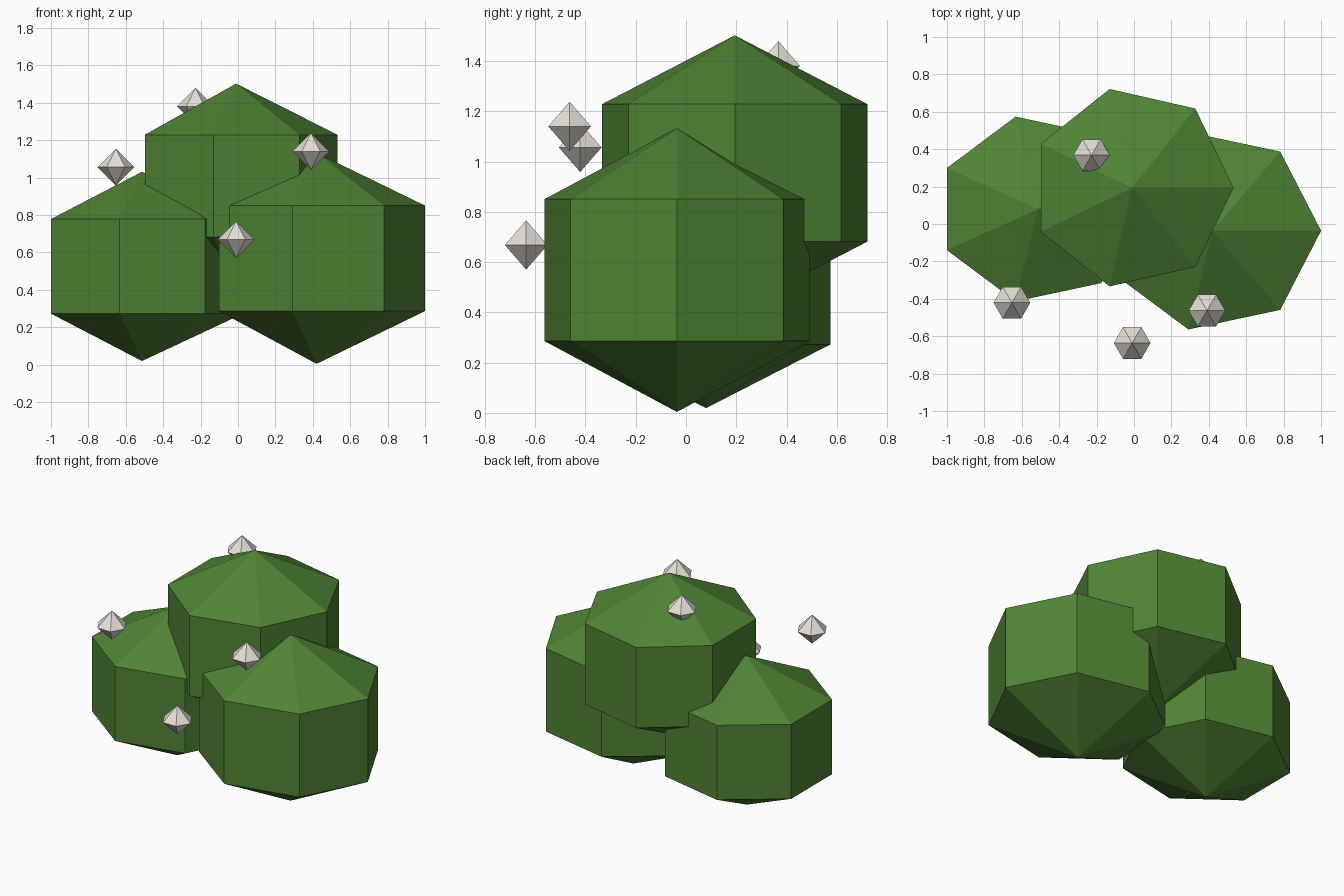
import bpy, bmesh, math

if "Cube" in bpy.data.objects:
    bpy.data.objects.remove(bpy.data.objects["Cube"])


def material(name, rgb):
    m = bpy.data.materials.new(name)
    m.diffuse_color = (*rgb, 1)
    m.use_nodes = True
    m.node_tree.nodes["Principled BSDF"].inputs["Base Color"].default_value = m.diffuse_color
    return m


leaf_green = material("leaf green", (0.08, 0.23, 0.035))
petal_white = material("petal white", (0.78, 0.75, 0.68))


def low_sphere(name, centre, radii, sides, bands, mat):
    """Flat-faced sphere with a corner on +x; bands = number of latitude strips."""
    bm = bmesh.new()
    rings = []
    for i in range(1, bands):
        lat = math.pi * i / bands
        rings.append([bm.verts.new((radii[0] * math.sin(lat) * math.cos(math.tau * k / sides),
                                    radii[1] * math.sin(lat) * math.sin(math.tau * k / sides),
                                    radii[2] * math.cos(lat))) for k in range(sides)])
    top = bm.verts.new((0, 0, radii[2]))
    bottom = bm.verts.new((0, 0, -radii[2]))
    for k in range(sides):
        n = (k + 1) % sides
        bm.faces.new((top, rings[0][k], rings[0][n]))
        bm.faces.new((bottom, rings[-1][n], rings[-1][k]))
        for a, b in zip(rings, rings[1:]):
            bm.faces.new((a[k], b[k], b[n], a[n]))
    bmesh.ops.recalc_face_normals(bm, faces=bm.faces[:])
    mesh = bpy.data.meshes.new(name)
    bm.to_mesh(mesh)
    bm.free()
    mesh.materials.append(mat)
    ob = bpy.data.objects.new(name, mesh)
    ob.location = centre
    bpy.context.collection.objects.link(ob)
    return ob


# Three overlapping foliage clumps
clumps = {
    "foliage_right": ((0.42, -0.036, 0.568), (0.67, 0.625, 0.564)),
    "foliage_left": ((-0.513, 0.08, 0.525), (0.624, 0.585, 0.506)),
    "foliage_top": ((-0.01, 0.194, 0.955), (0.626, 0.625, 0.547)),
}
for name, (centre, radii) in clumps.items():
    low_sphere(name, centre, radii, 7, 3, leaf_green)

# Small blossoms: six-sided double pyramids
blossoms = [(-0.653, -0.421, 1.056), (-0.01, -0.636, 0.668),
            (0.39, -0.463, 1.14), (-0.227, 0.368, 1.381)]
for i, centre in enumerate(blossoms, 1):
    low_sphere(f"blossom_{i}", centre, (0.098, 0.098, 0.098), 6, 2, petal_white)
